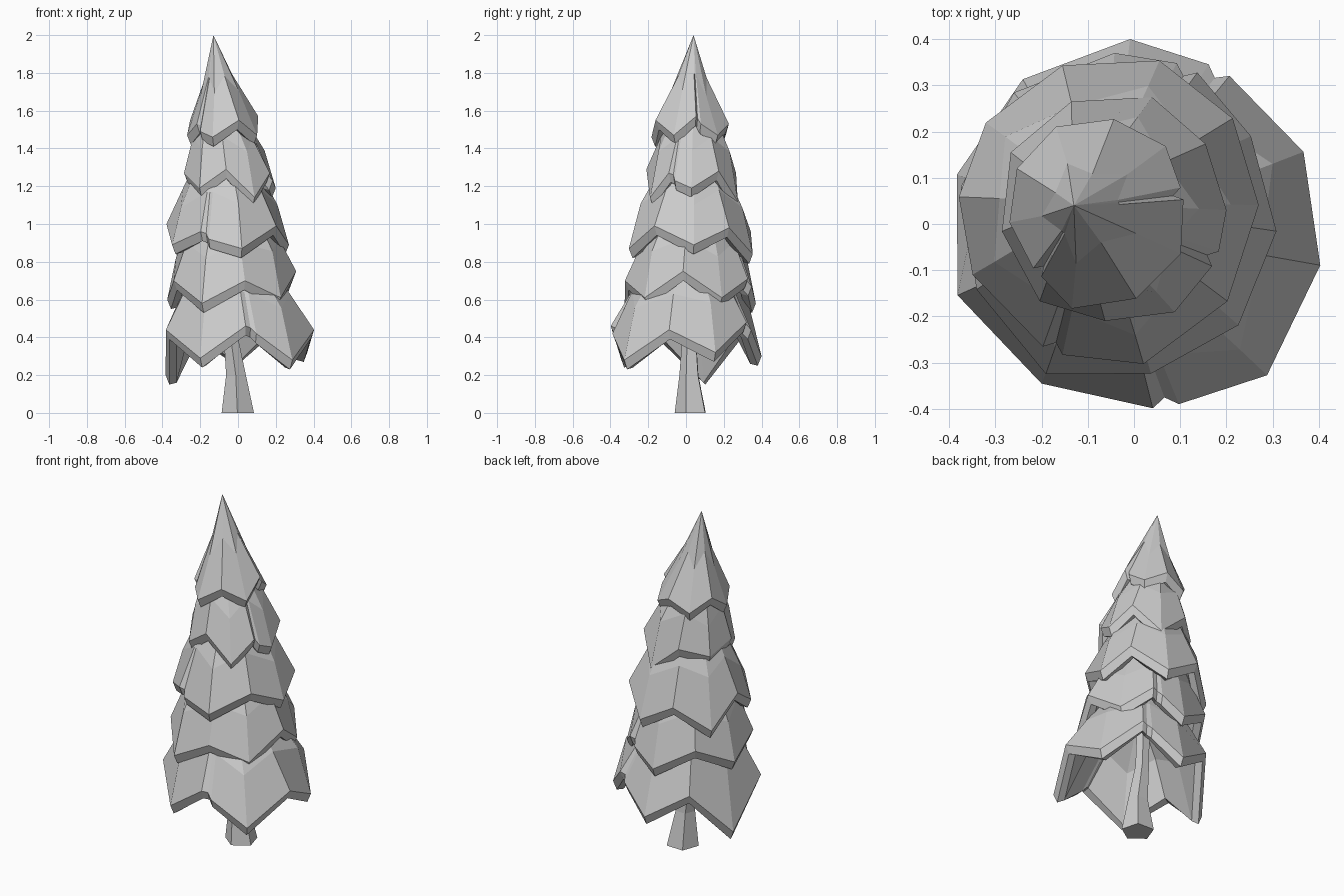
import bpy
import bmesh
from math import cos, sin, radians
from mathutils import Vector

cube = bpy.data.objects.get("Cube")
if cube:
    bpy.data.objects.remove(cube)


def loft(name, rings):
    """Skin equal-length rings of points, weld collapsed ones, cap the ends."""
    bm = bmesh.new()
    rows = [[bm.verts.new(p) for p in ring] for ring in rings]
    n = len(rows[0])
    for low, high in zip(rows, rows[1:]):
        for i in range(n):
            j = (i + 1) % n
            bm.faces.new((low[i], low[j], high[j], high[i]))
    bm.faces.new(rows[0])
    bm.faces.new(rows[-1])
    bmesh.ops.remove_doubles(bm, verts=bm.verts[:], dist=0.0005)
    bmesh.ops.recalc_face_normals(bm, faces=bm.faces[:])
    mesh = bpy.data.meshes.new(name)
    bm.to_mesh(mesh)
    bm.free()
    obj = bpy.data.objects.new(name, mesh)
    bpy.context.collection.objects.link(obj)


def polar(center, angle, radius, z):
    a = radians(angle)
    return Vector((center[0] + radius * cos(a), center[1] + radius * sin(a), z))


def rim_outline(leaves, folds):
    """Zigzag rim as (angle, radius, z, shoulder radius, shoulder z, blend)."""
    points = []
    for k, (angle, r, z, notch_r, notch_z) in enumerate(leaves):
        after = leaves[(k + 1) % len(leaves)][0]
        middle = angle + (after - angle) % 360 / 2
        points.append((angle, r, z, r, notch_z, 0.72))
        shoulder = (notch_r, notch_z, 0.5)
        points.append((middle, notch_r, notch_z, *shoulder))
        if k in folds:
            points.append((middle + 4, notch_r - 0.02, notch_z - 0.01, *shoulder))
            points.append((middle + 8, notch_r, notch_z - 0.04, *shoulder))
    return points


def tier(name, center, crown, crown_r, leaves, folds, flare=1.0, lip=0.05):
    """Thick skirt of drooping leaves hung from a crown ring."""
    low_z = leaves[0][4]
    rings = [[] for _ in range(7)]
    for angle, r, z, shoulder_r, shoulder_z, blend in rim_outline(leaves, folds):
        crown_point = polar(crown, angle, crown_r, crown[2])
        shoulder = polar(center, angle, shoulder_r * 0.98, shoulder_z + lip + 0.02)
        mid = crown_point.lerp(shoulder, blend)
        axis = Vector(crown).lerp(Vector((*center, low_z)), 0.6)
        axis.z = mid.z
        spoke = (mid - axis) * flare
        section = (
            crown_point,
            axis + spoke,
            polar(center, angle, r, z + lip),
            polar(center, angle, r - 0.02, z),
            polar(center, angle, r - 0.06, z + 0.01),
            axis + spoke * 0.75 - Vector((0, 0, lip)),
            polar(crown, angle, crown_r * 0.4, crown[2] - 0.1),
        )
        for ring, point in zip(rings, section):
            ring.append(point)
    loft(name, rings)


# Trunk: a leaning five-sided post with a flared foot
path = [(0, 0.03, 0, 0.09), (-0.01, 0.02, 0.2, 0.055),
        (-0.04, 0.02, 0.42, 0.038), (-0.05, 0.02, 0.75, 0.035)]
loft("trunk", [[polar((x, y), 72 * i - 20, r, z) for i in range(5)]
               for x, y, z, r in path])

# Foliage tiers, bottom to top
# Each leaf: tip angle, radius, height, then radius and height of the next notch
tier("bottom_tier", (0.005, 0.01), (-0.03, 0, 0.8), 0.19,
     [(-120, 0.41, 0.24, 0.41, 0.41), (-50, 0.44, 0.23, 0.41, 0.39),
      (22, 0.39, 0.27, 0.37, 0.43), (92, 0.39, 0.25, 0.39, 0.4),
      (166, 0.4, 0.15, 0.42, 0.39)], folds=(0, 2))

tier("lower_tier", (-0.03, 0.02), (-0.05, 0.03, 1.08), 0.18,
     [(-115, 0.38, 0.53, 0.35, 0.65), (-43, 0.35, 0.56, 0.34, 0.7),
      (31, 0.33, 0.56, 0.35, 0.66), (92, 0.35, 0.53, 0.35, 0.66),
      (170, 0.35, 0.55, 0.35, 0.65)], folds=(2,))

tier("middle_tier", (-0.05, 0.03), (-0.07, 0.04, 1.36), 0.14,
     [(-155, 0.33, 0.84, 0.33, 0.91), (-78, 0.34, 0.82, 0.32, 0.94),
      (2, 0.32, 0.84, 0.33, 0.93), (72, 0.34, 0.79, 0.33, 0.91),
      (145, 0.33, 0.77, 0.33, 0.95)], folds=(0,))

tier("upper_tier", (-0.05, 0.03), (-0.1, 0.04, 1.62), 0.1,
     [(-128, 0.25, 1.14, 0.24, 1.24), (-58, 0.26, 1.09, 0.25, 1.22),
      (0, 0.25, 1.14, 0.25, 1.23), (70, 0.26, 1.07, 0.25, 1.22),
      (150, 0.25, 1.17, 0.24, 1.22)], folds=(1,))

tier("top_tier", (-0.08, 0.02), (-0.13, 0.04, 2), 0,
     [(-105, 0.21, 1.41, 0.2, 1.5), (-25, 0.2, 1.42, 0.19, 1.52),
      (45, 0.21, 1.42, 0.21, 1.48), (115, 0.21, 1.42, 0.2, 1.5),
      (185, 0.19, 1.42, 0.18, 1.48)], folds=(1, 4), flare=0.78)
